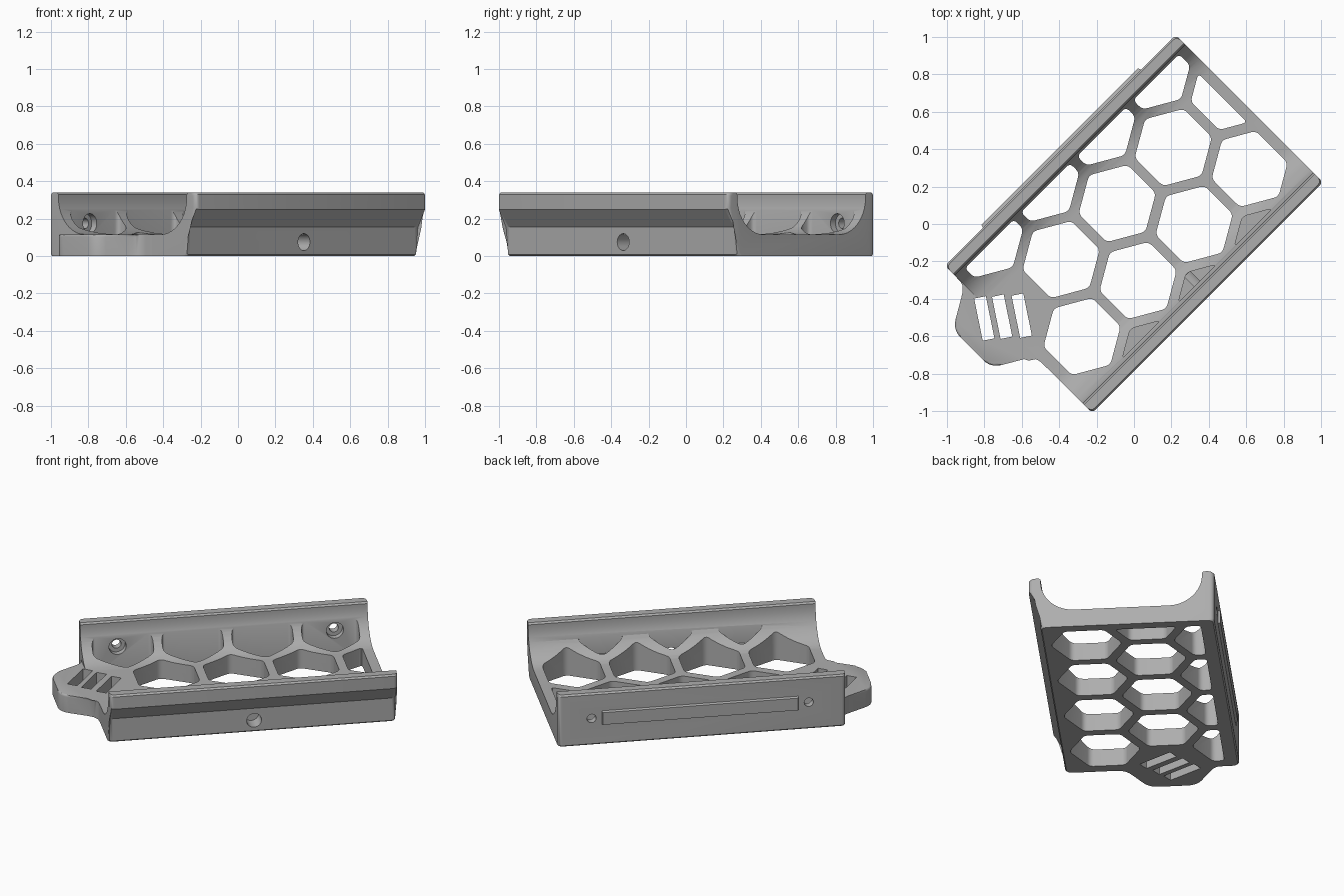
import bpy, bmesh, math
from mathutils import Matrix, Vector

if "Cube" in bpy.data.objects:
    bpy.data.objects.remove(bpy.data.objects["Cube"])

grey = bpy.data.materials.new("plain_grey")
grey.use_nodes = True
grey.diffuse_color = (0.42, 0.42, 0.42, 1)
grey.node_tree.nodes["Principled BSDF"].inputs["Base Color"].default_value = (0.42, 0.42, 0.42, 1)

# Local frame: x along the tray, y across it; the whole tray is turned 45 degrees
LENGTH, FLOOR, TOP = 0.873, 0.115, 0.34
MID = 0.012


def add_object(name, bm):
    bmesh.ops.recalc_face_normals(bm, faces=bm.faces)
    mesh = bpy.data.meshes.new(name)
    bm.to_mesh(mesh)
    bm.free()
    mesh.materials.append(grey)
    ob = bpy.data.objects.new(name, mesh)
    ob.rotation_euler.z = math.pi / 4
    bpy.context.scene.collection.objects.link(ob)
    return ob


def rounded(points, t, steps=5):
    """Round every corner of a closed outline."""
    pts, out = [Vector(p) for p in points], []
    for i, p in enumerate(pts):
        ends = []
        for q in (pts[i - 1], pts[(i + 1) % len(pts)]):
            d = q - p
            ends.append(p + d.normalized() * min(t, 0.45 * d.length))
        for k in range(steps + 1):
            s = k / steps
            out.append(ends[0] * (1 - s) ** 2 + p * 2 * s * (1 - s) + ends[1] * s * s)
    return out


def clip(points, axis, limit, sign):
    """Keep the part of an outline on one side of a straight line."""
    out = []
    for i, b in enumerate(points):
        a = points[i - 1]
        da, db = sign * (limit - a[axis]), sign * (limit - b[axis])
        if (da < 0) != (db < 0):
            out.append(a + (b - a) * (da / (da - db)))
        if db >= 0:
            out.append(b)
    return out


def add_prism(bm, outline, z0, z1):
    low = [bm.verts.new((p[0], p[1], z0)) for p in outline]
    high = [bm.verts.new((p[0], p[1], z1)) for p in outline]
    bm.faces.new(low)
    bm.faces.new(high)
    rim = []
    for i in range(len(low)):
        bm.faces.new((low[i - 1], low[i], high[i], high[i - 1]))
        rim.append(bm.edges.get((high[i - 1], high[i])))
    return rim


def add_bore(bm, x, z, y0, y1, radius):
    place = Matrix.Translation((x, (y0 + y1) / 2, z)) @ Matrix.Rotation(math.pi / 2, 4, 'X')
    bmesh.ops.create_cone(bm, cap_ends=True, segments=32, radius1=radius,
                          radius2=radius, depth=y1 - y0, matrix=place)


# Tray body: U-shaped section with large inner fillets and a flared front wall
def fillet(side, start):
    return [(side * 0.285 + 0.2 * math.cos(a), 0.315 + 0.2 * math.sin(a))
            for a in (math.radians(start - 9 * k) for k in range(11))]


section = [(0.549, 0), (0.557, 0.008), (0.557, 0.33), (0.547, TOP), (0.495, TOP), (0.485, 0.33)]
section += fillet(1, 0) + fillet(-1, -90)
section += [(-0.485, 0.33), (-0.495, TOP), (-0.547, TOP), (-0.557, 0.33), (-0.557, 0.25),
            (-0.487, 0.155), (-0.487, 0.008), (-0.479, 0)]
bm = bmesh.new()
rings = [[bm.verts.new((x, y, z)) for y, z in section] for x in (-LENGTH, LENGTH)]
for ring in rings:
    bm.faces.new(ring)
n = len(section)
for i in range(n):
    bm.faces.new((rings[0][i - 1], rings[0][i], rings[1][i], rings[1][i - 1]))
outer = [0, 1, 2] + list(range(n - 6, n - 1))
corners = [bm.edges.get((r[i], r[i + 1])) for r in rings for i in outer]
bmesh.ops.bevel(bm, geom=corners, offset=0.025, segments=4, profile=0.5, affect='EDGES')
body = add_object("tray_body", bm)

# End tab: half hexagon with soft corners and a rounded top rim
bm = bmesh.new()
tab_outline = rounded([(-0.86, -0.24), (-0.874, -0.24), (-0.874, -0.126), (-1.085, -0.003),
                       (-1.085, 0.285), (-0.874, 0.408), (-0.874, 0.48), (-0.86, 0.48)], 0.06)
rim = add_prism(bm, tab_outline, 0, FLOOR)
rim = [e for e in rim if all(v.co.x < -0.89 for v in e.verts)]
bmesh.ops.bevel(bm, geom=rim, offset=0.012, segments=3, profile=0.5, affect='EDGES')
tab = add_object("end_tab", bm)

# Honeycomb cutters: through holes in the floor, blind pockets in the front fillet
PITCH, APOTHEM = 0.424, 0.185
bm = bmesh.new()
rows = [(0.508, 0.226, range(-2, 2), -0.1), (0.141, 0.014, range(-1, 3), -0.1),
        (-0.229, 0.226, range(-2, 2), -0.1), (-0.595, 0.014, range(-1, 2), FLOOR)]
for y, x0, cells, bottom in rows:
    for c in cells:
        hexagon = []
        for k in range(6):
            a = math.radians(90 + 60 * k)
            r = APOTHEM / math.cos(math.pi / 6)
            hexagon.append(Vector((x0 + c * PITCH + r * math.cos(a), y + r * math.sin(a))))
        for axis, limit, sign in ((0, 0.812, 1), (0, -0.816, -1), (1, 0.472, 1), (1, -0.465, -1)):
            hexagon = clip(hexagon, axis, limit, sign)
        add_prism(bm, rounded(hexagon, 0.026), bottom, 0.5)
hex_cutter = add_object("honeycomb_cutter", bm)

# Three plain slots through the tab
bm = bmesh.new()
along = Vector((math.cos(math.radians(56.5)), math.sin(math.radians(56.5))))
across = Vector((-along.y, along.x))
for cx, cy in ((-0.923, 0.209), (-0.849, 0.148), (-0.771, 0.078)):
    slot = [Vector((cx, cy)) + along * a * 0.115 + across * b * 0.032
            for a, b in ((-1, -1), (1, -1), (1, 1), (-1, 1))]
    add_prism(bm, slot, -0.1, 0.3)
slot_cutter = add_object("slot_cutter", bm)

# Screw bores: two through the rear wall with counterbores, one in the front wall
bm = bmesh.new()
add_bore(bm, MID, 0.075, -0.6, -0.39, 0.045)
for side in (-1, 1):
    add_bore(bm, MID + side * 0.66, 0.175, 0.42, 0.7, 0.028)
bore_cutter = add_object("bore_cutter", bm)
bm = bmesh.new()
for side in (-1, 1):
    add_bore(bm, MID + side * 0.66, 0.175, 0.42, 0.51, 0.052)
counter_cutter = add_object("counterbore_cutter", bm)

# Raised strip on the rear wall, with sloping edges
bm = bmesh.new()
bmesh.ops.create_cube(bm, size=1)
for v in bm.verts:
    grow = 0.008 if v.co.y < 0 else 0
    v.co = (MID + math.copysign(0.592 + grow, v.co.x), 0.55 if v.co.y < 0 else 0.573,
            0.175 + math.copysign(0.04 + grow, v.co.z))
strip = add_object("rear_strip", bm)

# Cut the parts, then discard the cutters
cutters = [hex_cutter, slot_cutter, bore_cutter, counter_cutter]
for ob, tools in ((body, cutters), (tab, [slot_cutter])):
    for tool in tools:
        tool.hide_render = True
        mod = ob.modifiers.new(tool.name, 'BOOLEAN')
        mod.operation, mod.solver, mod.object = 'DIFFERENCE', 'EXACT', tool
bpy.context.view_layer.update()
graph = bpy.context.evaluated_depsgraph_get()
for ob in (body, tab):
    cut = bpy.data.meshes.new_from_object(ob.evaluated_get(graph))
    ob.modifiers.clear()
    ob.data = cut
for tool in cutters:
    bpy.data.objects.remove(tool)

# Smooth the curved faces and keep the edges sharp
for ob in bpy.context.selected_objects:
    ob.select_set(False)
for ob in (body, tab, strip):
    ob.select_set(True)
bpy.context.view_layer.objects.active = body
bpy.ops.object.shade_smooth_by_angle(angle=math.radians(30))
